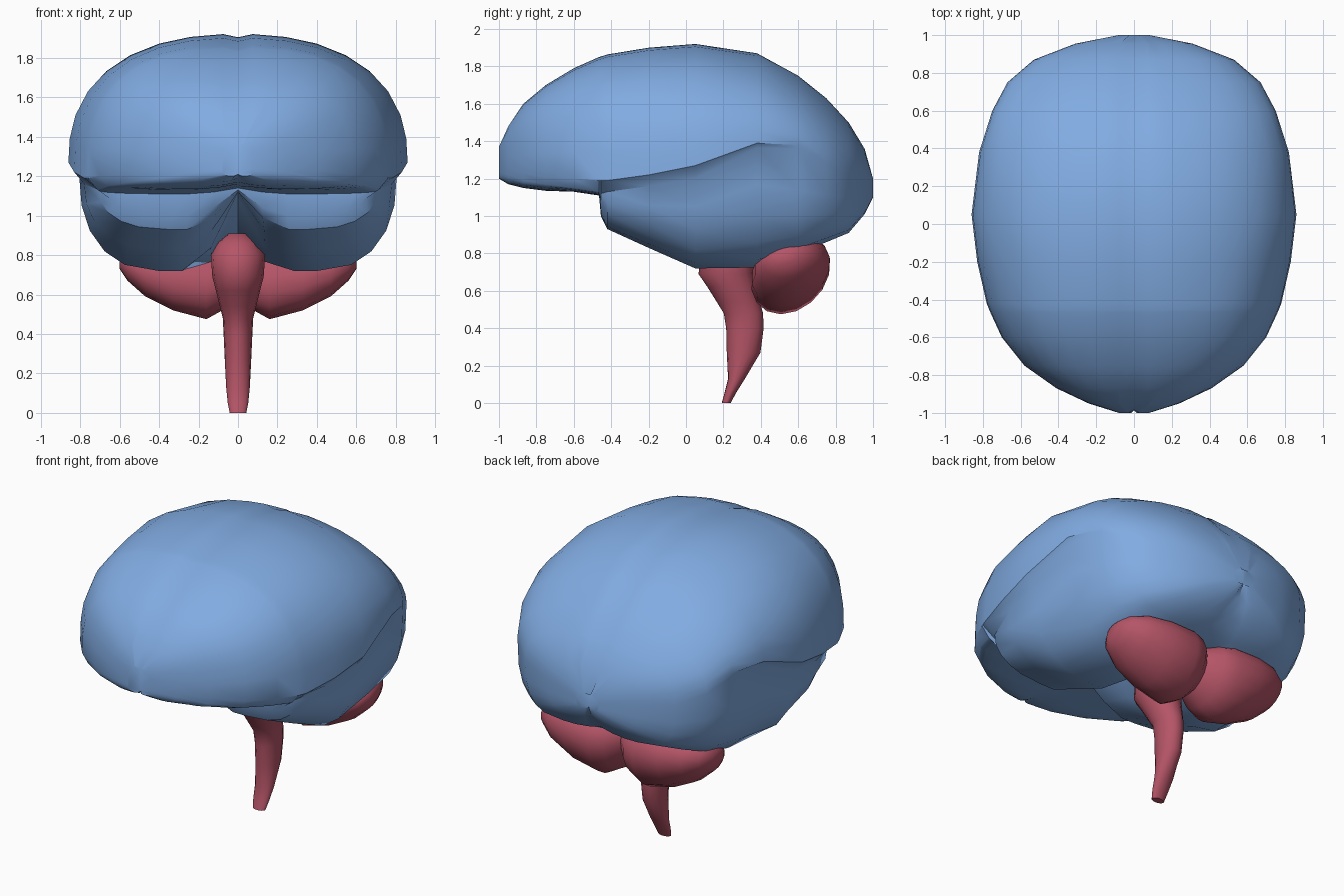
import bpy, bmesh, math
from math import sin, cos, radians, pi

if "Cube" in bpy.data.objects:
    bpy.data.objects.remove(bpy.data.objects["Cube"])


def material(name, rgb):
    m = bpy.data.materials.new(name)
    m.diffuse_color = (*rgb, 1)
    m.use_nodes = True
    m.node_tree.nodes["Principled BSDF"].inputs["Base Color"].default_value = m.diffuse_color
    return m


BLUE = material("soft blue", (0.22, 0.41, 0.76))
RED = material("muted red", (0.46, 0.09, 0.135))


def finish(name, bm, mat, angle):
    bmesh.ops.recalc_face_normals(bm, faces=bm.faces)
    me = bpy.data.meshes.new(name)
    bm.to_mesh(me)
    bm.free()
    me.materials.append(mat)
    ob = bpy.data.objects.new(name, me)
    bpy.context.collection.objects.link(ob)
    bpy.ops.object.select_all(action='DESELECT')
    ob.select_set(True)
    bpy.context.view_layer.objects.active = ob
    bpy.ops.object.shade_smooth_by_angle(angle=radians(angle))
    return ob


def loft(name, rings, mat, angle=35):
    bm = bmesh.new()
    rows = [[bm.verts.new(p) for p in r] for r in rings]
    n = len(rows[0])
    for a, b in zip(rows, rows[1:]):
        for i in range(n):
            k = (i + 1) % n
            bm.faces.new((a[i], a[k], b[k], b[i]))
    bm.faces.new(rows[0])
    bm.faces.new(rows[-1])
    return finish(name, bm, mat, angle)


def arc(cx, cz, rx, rz, angles, n):
    """Quarter superellipse; rz may be negative for a downward arc."""
    out = []
    for t in angles:
        c, s = max(cos(radians(t)), 0), max(sin(radians(t)), 0)
        out.append((cx + rx * c ** (2 / n), cz + rz * s ** (2 / n)))
    return out


# Cerebrum: cross-sections from front to back
# y, half width, top, lip height, lip inset, inner lip height, bottom, midline bottom
STATIONS = [
    (-1.00, .08, 1.37, 1.26, .00, 1.24, 1.20, 1.21),
    (-.95, .24, 1.48, 1.25, .01, 1.22, 1.17, 1.19),
    (-.87, .41, 1.60, 1.23, .02, 1.19, 1.15, 1.17),
    (-.75, .58, 1.70, 1.21, .03, 1.17, 1.135, 1.16),
    (-.60, .70, 1.79, 1.20, .04, 1.15, 1.13, 1.15),
    (-.465, .762, 1.85, 1.19, .05, 1.13, 1.11, 1.14),
    (-.455, .766, 1.853, 1.19, .11, 1.12, 1.00, 1.13),
    (-.42, .78, 1.864, 1.19, .075, 1.13, .93, 1.12),
    (-.20, .83, 1.90, 1.22, .05, 1.16, .83, 1.12),
    (.05, .86, 1.92, 1.27, .055, 1.20, .72, 1.08),
    (.38, .82, 1.87, 1.39, .03, 1.365, .725, .86),
    (.60, .75, 1.75, 1.38, .00, 1.36, .80, .83),
    (.75, .67, 1.63, 1.30, .00, 1.28, .86, .87),
    (.87, .53, 1.50, 1.24, .00, 1.22, .91, .94),
    (.955, .31, 1.36, 1.20, .00, 1.18, 1.01, 1.04),
    (1.00, .08, 1.20, 1.16, .00, 1.15, 1.10, 1.11),
]


def cerebrum_ring(y, w, top, zw, d, zl, zb, zm):
    n = 2.35 + .75 * min(max(-y - .05, 0), .8)      # fuller toward the front
    if .3 < y < .8:
        n = 2.0
    half = [(min(.075, .4 * w), top)]
    half += arc(0, zw, w, top - zw, (77, 66, 54, 42, 30, 18, 8, 0), n)
    wl = w - d
    half += arc(.5 * wl, zl, .5 * wl, zb - zl, (0, 15, 32, 50, 68, 90),
                2.9 if y > .5 else 2.3)
    half += [(.33 * w, zb), (.16 * w, zb + .32 * (zm - zb))]
    ym = y * .985 if abs(y) == 1 else y     # shallow groove on the midline
    ring = [(0, ym, top - .016)]
    ring += [(x, y, z) for x, z in half]
    ring.append((0, ym, zm))
    ring += [(-x, y, z) for x, z in reversed(half)]
    return ring


loft("cerebrum", [cerebrum_ring(*s) for s in STATIONS], BLUE, 38)

# Brain stem: z, centre y, half width, half depth
STEM = [
    (.00, .215, .042, .024), (.05, .235, .052, .030), (.13, .27, .060, .045),
    (.27, .308, .067, .09), (.40, .315, .073, .10), (.48, .307, .077, .105),
    (.54, .28, .092, .115), (.62, .245, .112, .13), (.69, .215, .130, .148),
    (.80, .22, .138, .14), (.86, .23, .105, .11), (.91, .24, .045, .05),
]
loft("brain_stem",
     [[(rx * cos(2 * pi * i / 16), yc + ry * sin(2 * pi * i / 16), z)
       for i in range(16)] for z, yc, rx, ry in STEM], RED, 50)

# Cerebellum: sections across x, two lobes with a notch at the midline
# x, centre y, half depth, bottom, top
LOBE = [
    (.00, .53, .13, .59, .86), (.07, .55, .185, .525, .88),
    (.16, .56, .205, .475, .90), (.33, .56, .205, .52, .90),
    (.47, .55, .18, .59, .89), (.56, .54, .13, .67, .86),
    (.60, .53, .06, .73, .82),
]


def lobe_ring(x, yc, ry, zb, zt):
    zc, rz = (zb + zt) / 2, (zt - zb) / 2
    pts = []
    for i in range(16):
        c, s = cos(2 * pi * i / 16), sin(2 * pi * i / 16)
        pts.append((x, yc + ry * c + .25 * rz * s, zc + rz * s))
    return pts


mirrored = [(-r[0], *r[1:]) for r in reversed(LOBE[1:])]
loft("cerebellum", [lobe_ring(*r) for r in mirrored + LOBE], RED, 50)
